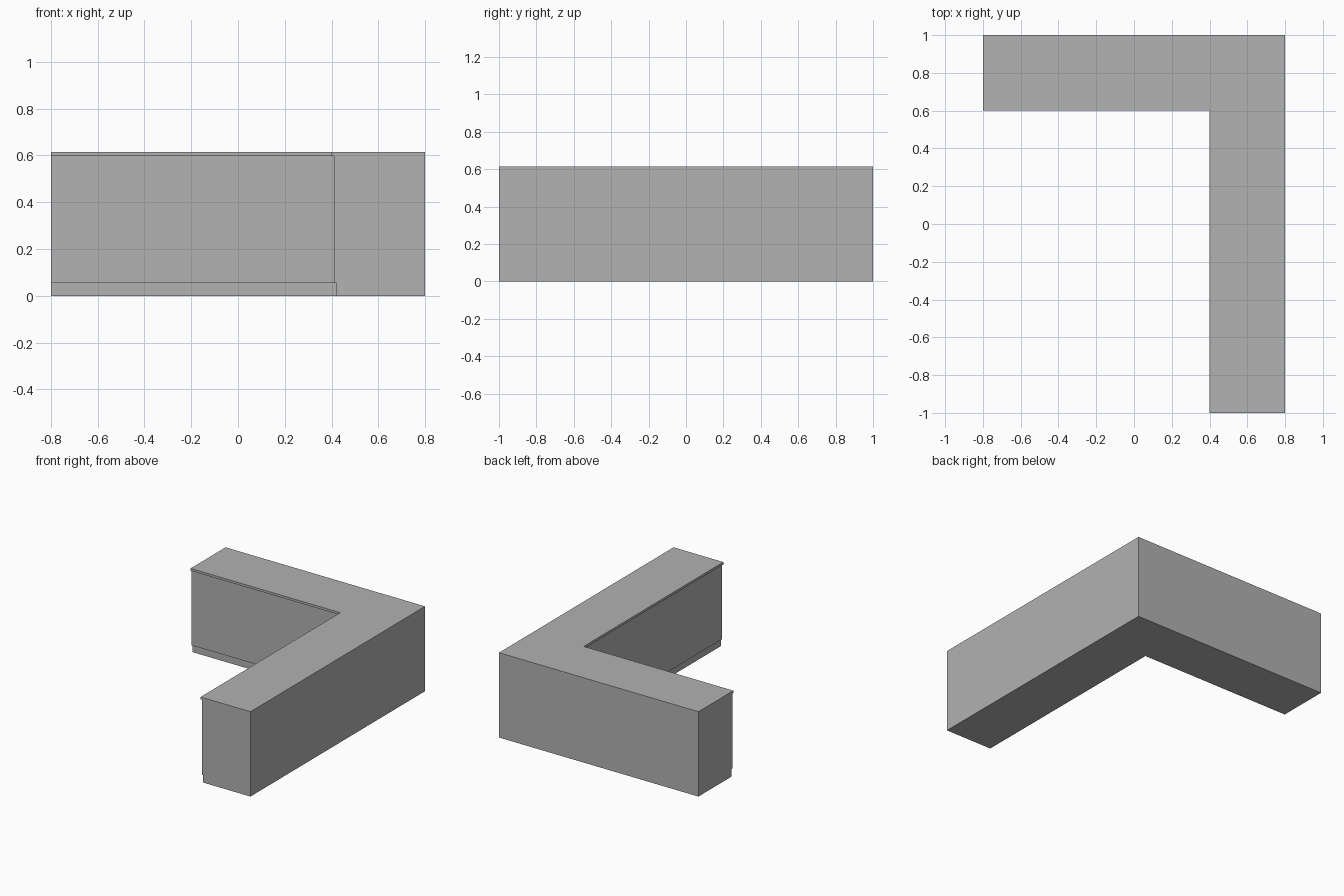
import bpy
import bmesh

cube = bpy.data.objects.get("Cube")
if cube:
    bpy.data.objects.remove(cube, do_unlink=True)

# Overall sizes
HALF_W, HALF_L, DEPTH = 0.8, 1.0, 0.4
HEIGHT, TOP_UNDERSIDE, PLINTH = 0.615, 0.598, 0.054
BODY_INSET, PLINTH_INSET = 0.01, 0.021

# Single grey material
grey = bpy.data.materials.new("plain_grey")
grey.use_nodes = True
colour = (0.445, 0.445, 0.445, 1)
grey.diffuse_color = colour
grey.node_tree.nodes["Principled BSDF"].inputs["Base Color"].default_value = colour

# Cross-section: (distance back from the worktop's inner edge, height)
profile = [
    (DEPTH, 0), (DEPTH, HEIGHT),                                # flat outer side
    (0, HEIGHT), (0, TOP_UNDERSIDE),                            # worktop edge
    (BODY_INSET, TOP_UNDERSIDE), (BODY_INSET, PLINTH),          # cabinet face
    (PLINTH_INSET, PLINTH), (PLINTH_INSET, 0),                  # recessed plinth
]
inner_x, inner_y = HALF_W - DEPTH, HALF_L - DEPTH

# Sweep the section from the front end, round the mitred corner, to the right end
stations = [
    lambda d: (inner_x + d, -HALF_L),
    lambda d: (inner_x + d, inner_y + d),
    lambda d: (-HALF_W, inner_y + d),
]
bm = bmesh.new()
rings = [[bm.verts.new((*place(d), z)) for d, z in profile] for place in stations]
for a, b in zip(rings, rings[1:]):
    for i in range(len(profile)):
        j = (i + 1) % len(profile)
        bm.faces.new((a[i], a[j], b[j], b[i]))

# Flat end panels
bm.faces.new(rings[0])
bm.faces.new(rings[-1])
bmesh.ops.recalc_face_normals(bm, faces=bm.faces)

mesh = bpy.data.meshes.new("corner_counter")
bm.to_mesh(mesh)
bm.free()
mesh.materials.append(grey)
counter = bpy.data.objects.new("corner_counter", mesh)
bpy.context.collection.objects.link(counter)
